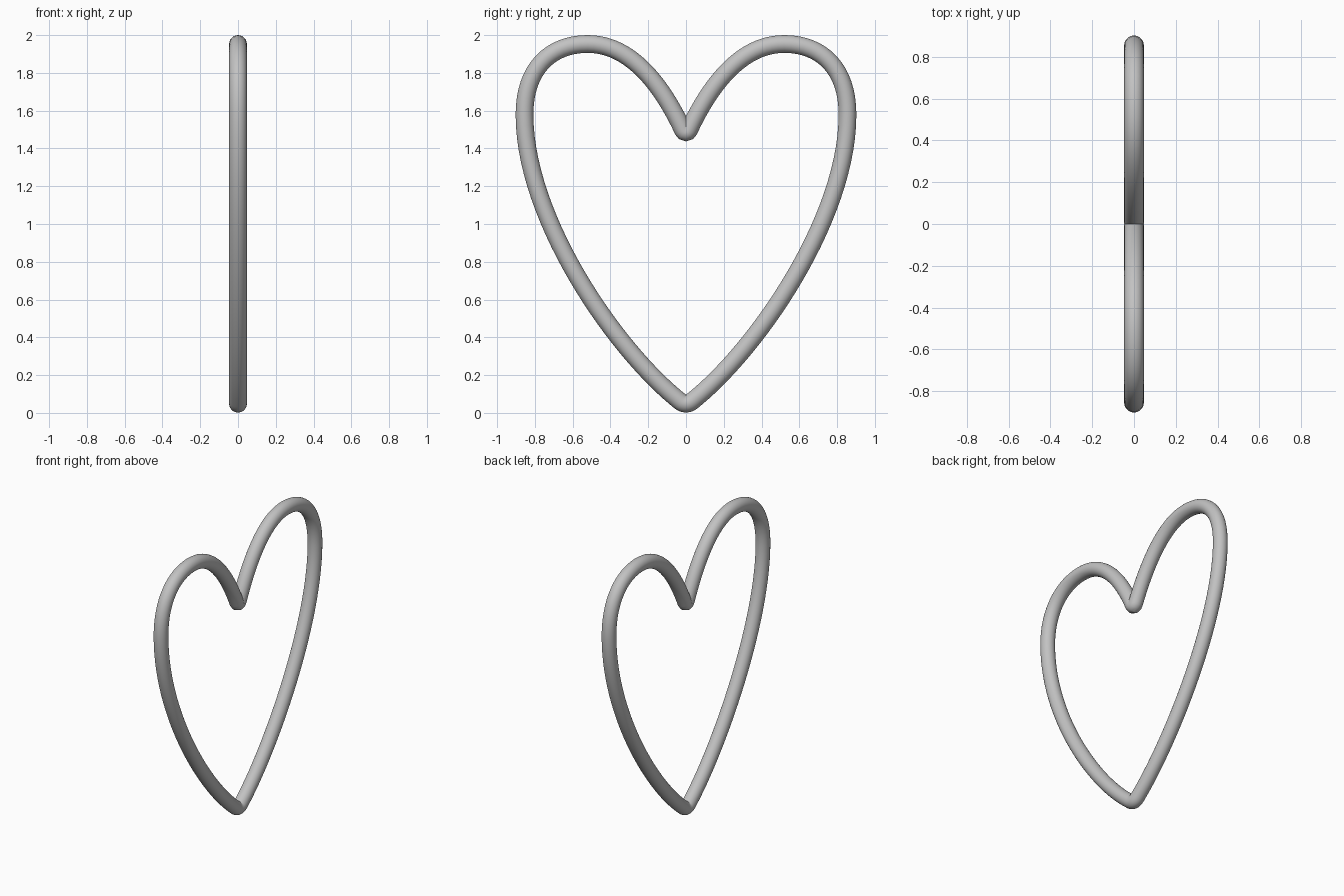
import bpy
import bmesh
import math
from mathutils import Vector

if "Cube" in bpy.data.objects:
    bpy.data.objects.remove(bpy.data.objects["Cube"])

RADIUS = 0.047
SIDES = 28

# Half of the heart centreline as Bezier spans in (y, z), with step counts
SPANS = [
    ((0, 0.049), (0.018, 0.049), (0.029, 0.059), (0.045, 0.072), 6),
    ((0.045, 0.072), (0.38, 0.345), (0.855, 1.03), (0.855, 1.58), 28),
    ((0.855, 1.58), (0.855, 1.82), (0.72, 1.953), (0.52, 1.953), 16),
    ((0.52, 1.953), (0.295, 1.953), (0.132, 1.741), (0.02, 1.506), 20),
    ((0.02, 1.506), (0.014, 1.493), (0.010, 1.484), (0, 1.484), 3),
]


def bezier(a, b, c, d, t):
    """Point and unit tangent on a Bezier span, in the x = 0 plane."""
    a, b, c, d = (Vector((0, *p)) for p in (a, b, c, d))
    s = 1 - t
    point = a * s**3 + b * 3 * s * s * t + c * 3 * s * t * t + d * t**3
    tangent = (b - a) * s * s + (c - b) * 2 * s * t + (d - c) * t * t
    return point, tangent.normalized()


# Sweep a round section along the half path
bm = bmesh.new()
x_axis = Vector((1, 0, 0))
rings = []
for index, (a, b, c, d, steps) in enumerate(SPANS):
    for i in range(0 if index == 0 else 1, steps + 1):
        point, tangent = bezier(a, b, c, d, i / steps)
        normal = x_axis.cross(tangent)
        angles = [2 * math.pi * k / SIDES for k in range(SIDES)]
        rings.append([bm.verts.new(point + RADIUS * (normal * math.cos(u) + x_axis * math.sin(u)))
                      for u in angles])
for r0, r1 in zip(rings, rings[1:]):
    for k in range(SIDES):
        n = (k + 1) % SIDES
        bm.faces.new((r0[k], r0[n], r1[n], r1[k]))

# Trim at the centre plane, then mirror and weld the other half
bmesh.ops.bisect_plane(bm, geom=bm.verts[:] + bm.edges[:] + bm.faces[:], dist=1e-5,
                       plane_co=(0, 0, 0), plane_no=(0, 1, 0), clear_inner=True)
copy = bmesh.ops.duplicate(bm, geom=bm.verts[:] + bm.edges[:] + bm.faces[:])["geom"]
for v in (g for g in copy if isinstance(g, bmesh.types.BMVert)):
    v.co.y = -v.co.y
bmesh.ops.reverse_faces(bm, faces=[g for g in copy if isinstance(g, bmesh.types.BMFace)])
bmesh.ops.remove_doubles(bm, verts=bm.verts[:], dist=1e-4)

mesh = bpy.data.meshes.new("heart_ring")
bm.to_mesh(mesh)
bm.free()

# Plain grey finish, smooth with sharp seams at the point and the cleft
grey = bpy.data.materials.new("grey")
grey.diffuse_color = (0.54, 0.54, 0.54, 1)
grey.use_nodes = True
grey.node_tree.nodes["Principled BSDF"].inputs["Base Color"].default_value = grey.diffuse_color
mesh.materials.append(grey)
heart = bpy.data.objects.new("heart_ring", mesh)
bpy.context.collection.objects.link(heart)
bpy.context.view_layer.objects.active = heart
heart.select_set(True)
bpy.ops.object.shade_smooth_by_angle(angle=math.radians(35))
